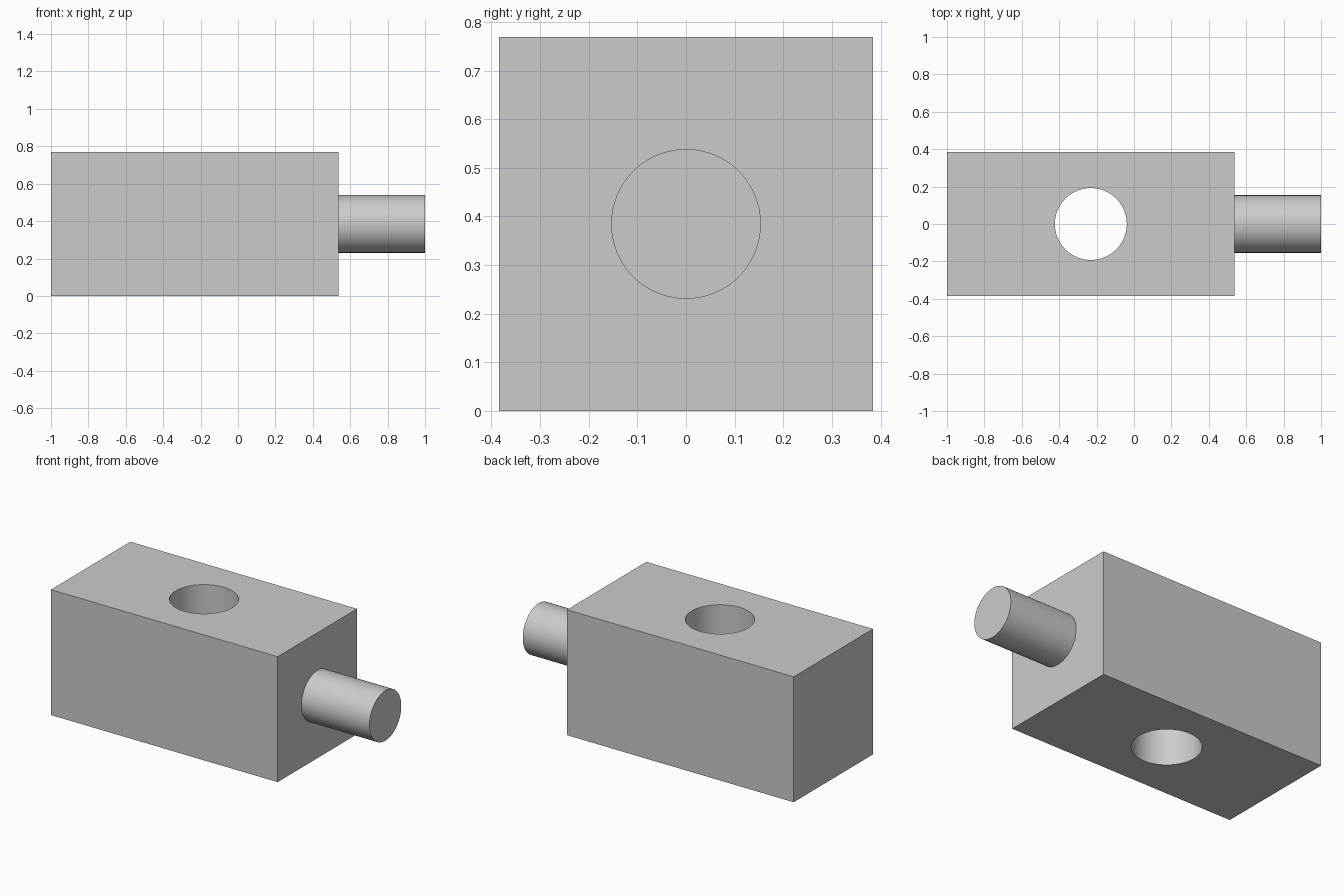
import bpy
import math

default_cube = bpy.data.objects.get("Cube")
if default_cube:
    bpy.data.objects.remove(default_cube, do_unlink=True)

# Proportions in whole units: 13 units span the full length of 2
U = 2 / 13
SIDE = 5 * U
BLOCK_LENGTH = 10 * U
ROD_LENGTH = 3 * U
BLOCK_X = -1 + BLOCK_LENGTH / 2
MID_Z = SIDE / 2

grey = bpy.data.materials.new("light_grey")
grey.use_nodes = True
colour = (0.6, 0.6, 0.6, 1)
grey.diffuse_color = colour
grey.node_tree.nodes["Principled BSDF"].inputs["Base Color"].default_value = colour


def cylinder(name, radius, depth, location, rotation=(0, 0, 0)):
    bpy.ops.mesh.primitive_cylinder_add(
        vertices=96, radius=radius, depth=depth, location=location, rotation=rotation)
    obj = bpy.context.object
    obj.name = name
    obj.data.materials.append(grey)
    return obj


def smooth(obj):
    bpy.ops.object.select_all(action="DESELECT")
    obj.select_set(True)
    bpy.context.view_layer.objects.active = obj
    bpy.ops.object.shade_smooth_by_angle(angle=math.radians(30))


# Rectangular body
bpy.ops.mesh.primitive_cube_add(size=1, location=(BLOCK_X, 0, MID_Z))
block = bpy.context.object
block.name = "block"
block.scale = (BLOCK_LENGTH, SIDE, SIDE)
bpy.ops.object.transform_apply(location=False, rotation=False, scale=True)
block.data.materials.append(grey)

# Vertical through hole
cutter = cylinder("hole_cutter", 1.25 * U, SIDE * 1.5, (BLOCK_X, 0, MID_Z))
cutter.hide_render = True
cut = block.modifiers.new("through_hole", "BOOLEAN")
cut.operation = "DIFFERENCE"
cut.solver = "EXACT"
cut.object = cutter
bpy.context.view_layer.objects.active = block
bpy.ops.object.modifier_apply(modifier=cut.name)
bpy.data.objects.remove(cutter, do_unlink=True)
smooth(block)

# Round rod on the end face
rod = cylinder("rod", U, ROD_LENGTH, (1 - ROD_LENGTH / 2, 0, MID_Z),
               (0, math.pi / 2, 0))
smooth(rod)
